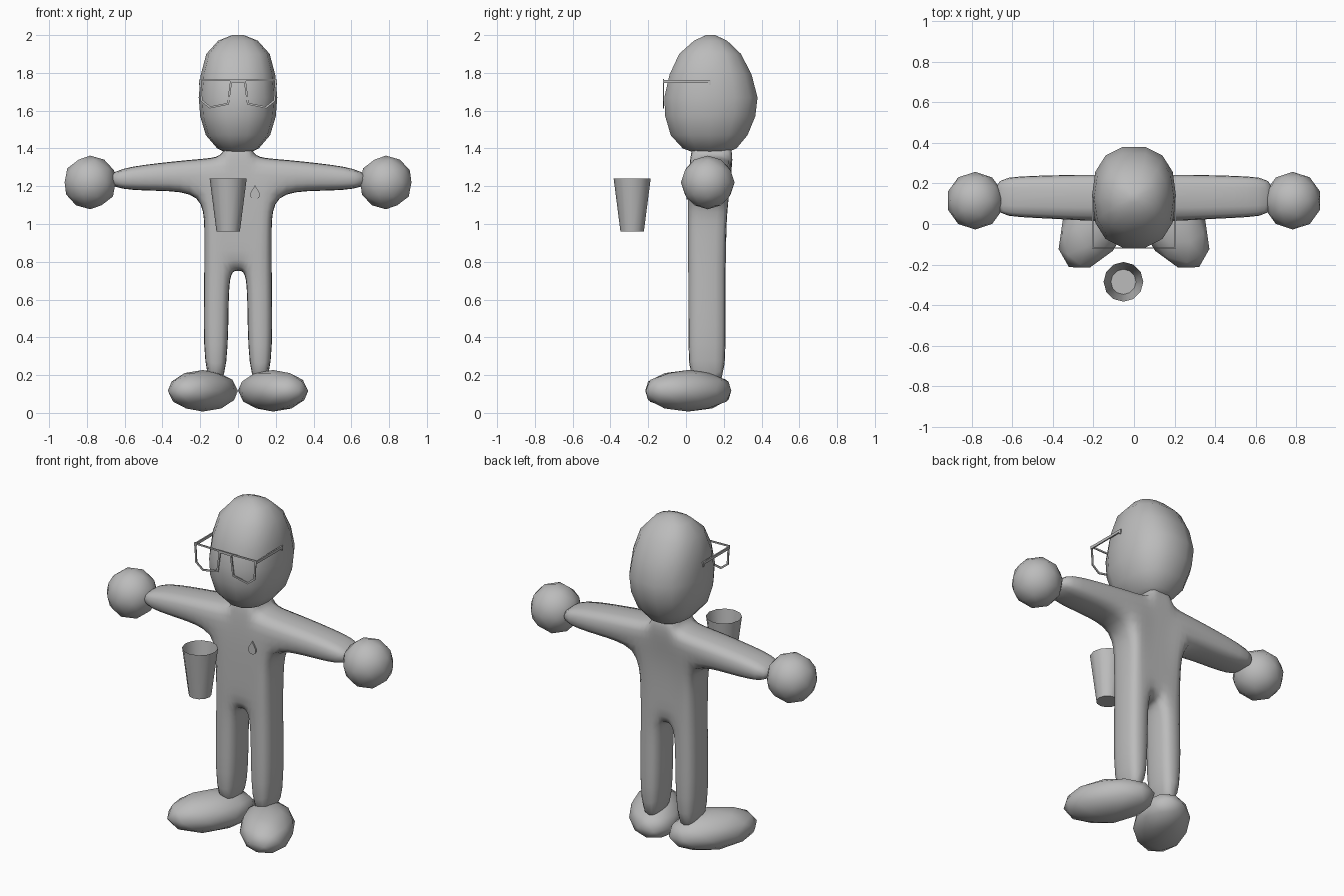
import bpy, bmesh, math
from mathutils import Matrix, Vector

if "Cube" in bpy.data.objects:
    bpy.data.objects.remove(bpy.data.objects["Cube"])

grey = bpy.data.materials.new("plain grey")
grey.diffuse_color = (0.5, 0.5, 0.5, 1)
grey.use_nodes = True
grey.node_tree.nodes["Principled BSDF"].inputs["Base Color"].default_value = grey.diffuse_color


def finish(name, bm, smooth=60):
    """Turn a bmesh into a named, smooth-shaded object."""
    bmesh.ops.recalc_face_normals(bm, faces=bm.faces[:])
    mesh = bpy.data.meshes.new(name)
    bm.to_mesh(mesh)
    bm.free()
    mesh.materials.append(grey)
    ob = bpy.data.objects.new(name, mesh)
    bpy.context.collection.objects.link(ob)
    bpy.ops.object.select_all(action='DESELECT')
    ob.select_set(True)
    bpy.context.view_layer.objects.active = ob
    bpy.ops.object.shade_smooth_by_angle(angle=math.radians(smooth))
    return ob


def loft(rings, cap_start=True, cap_end=True):
    """Skin a list of equally long point rings."""
    bm = bmesh.new()
    loops = [[bm.verts.new(p) for p in ring] for ring in rings]
    n = len(loops[0])
    for a, b in zip(loops, loops[1:]):
        for i in range(n):
            j = (i + 1) % n
            bm.faces.new((a[i], a[j], b[j], b[i]))
    if cap_start:
        bm.faces.new(loops[0][::-1])
    if cap_end:
        bm.faces.new(loops[-1])
    return bm


def oval(z, rx, y0, y1, n=14, power=2.4):
    """Rounded-square ring at height z."""
    def s(v):
        return math.copysign(abs(v) ** (2 / power), v)
    angles = [math.tau * i / n for i in range(n)]
    return [(rx * s(math.cos(a)), (y0 + y1) / 2 + (y1 - y0) / 2 * s(math.sin(a)), z)
            for a in angles]


def ball(name, centre, size, turn=0):
    bm = bmesh.new()
    bmesh.ops.create_icosphere(bm, subdivisions=2, radius=1)
    m = Matrix.Translation(centre) @ Matrix.Rotation(turn, 4, 'Z') @ Matrix.Diagonal((*size, 1))
    bmesh.ops.transform(bm, matrix=m, verts=bm.verts)
    return finish(name, bm)


def plate(name, outline, y, depth, hole=None):
    """Flat front-facing plate, or a ring when a hole outline is given."""
    def ring(pts, yy):
        return [(x, yy, z) for x, z in pts]
    if hole:
        bm = loft([ring(outline, y), ring(outline, y + depth), ring(hole, y + depth),
                   ring(hole, y), ring(outline, y)], False, False)
        bmesh.ops.remove_doubles(bm, verts=bm.verts, dist=1e-5)
    else:
        bm = loft([ring(outline, y), ring(outline, y + depth)])
    return finish(name, bm, 30)


def bar(name, x, y, z):
    """Box given by its three ranges."""
    rings = [[(x[0], yy, z[0]), (x[1], yy, z[0]), (x[1], yy, z[1]), (x[0], yy, z[1])] for yy in y]
    return finish(name, loft(rings), 30)


# Head: egg built from stacked ovals
finish("head", loft([oval(*r) for r in (
    (1.375, 0.06, 0.05, 0.21), (1.40, 0.11, -0.02, 0.27), (1.47, 0.17, -0.085, 0.33),
    (1.57, 0.2, -0.115, 0.372), (1.67, 0.208, -0.12, 0.384), (1.79, 0.197, -0.092, 0.352),
    (1.90, 0.168, -0.04, 0.295), (1.97, 0.105, 0.04, 0.22), (2.0, 0.03, 0.105, 0.155))]))

# Body: half cage of front cells, each point is x, z, front y, back y
P = {
    'a1': (0.052, 0.12, 0.01, 0.212), 'a2': (0.184, 0.12, 0.01, 0.212),
    'b1': (0.05, 0.60, 0.01, 0.212), 'b2': (0.182, 0.60, 0.01, 0.212),
    'c0': (0, 0.75, 0.01, 0.212), 'c1': (0.04, 0.75, 0.01, 0.212), 'c2': (0.18, 0.75, 0.01, 0.212),
    'd0': (0, 0.97, 0.01, 0.212), 'd1': (0.07, 0.97, 0.01, 0.212), 'd2': (0.178, 0.97, 0.01, 0.212),
    'e0': (0, 1.17, 0.01, 0.22), 'e1': (0.07, 1.17, 0.01, 0.22), 'e2': (0.185, 1.165, 0.01, 0.235),
    'f0': (0, 1.355, 0.02, 0.255), 'f1': (0.08, 1.355, 0.02, 0.255), 'f2': (0.2, 1.347, 0.012, 0.255),
    'g0': (0, 1.43, 0.04, 0.23), 'g1': (0.07, 1.43, 0.04, 0.23),
    'h1': (0.42, 1.175, 0.025, 0.243), 'h2': (0.42, 1.325, 0.025, 0.243),
    'i1': (0.70, 1.18, 0.037, 0.232), 'i2': (0.70, 1.288, 0.037, 0.232),
}
CELLS = ("a1 a2 b2 b1", "b1 b2 c2 c1", "c0 c1 d1 d0", "c1 c2 d2 d1", "d0 d1 e1 e0",
         "d1 d2 e2 e1", "e0 e1 f1 f0", "e1 e2 f2 f1", "f0 f1 g1 g0", "e2 h1 h2 f2", "h1 i1 i2 h2")
bm = bmesh.new()
front = {k: bm.verts.new((x, y0, z)) for k, (x, z, y0, y1) in P.items()}
back = {k: bm.verts.new((x, y1, z)) for k, (x, z, y0, y1) in P.items()}
crease = bm.edges.layers.float.new('crease_edge')
for cell in CELLS:
    keys = cell.split()
    bm.faces.new([front[k] for k in keys])
    bm.faces.new([back[k] for k in reversed(keys)])
for cell in CELLS:
    keys = cell.split()
    for p, q in zip(keys, keys[1:] + keys[:1]):
        edge = bm.edges.get((front[p], front[q]))
        if len(edge.link_faces) == 1 and not (P[p][0] == 0 and P[q][0] == 0):
            bm.faces.new((front[q], front[p], back[p], back[q]))
            edge[crease] = 0.27
            bm.edges.get((back[p], back[q]))[crease] = 0.27
body = finish("body", bm, 180)
mirror = body.modifiers.new("mirror", 'MIRROR')
mirror.use_clip = True
sub = body.modifiers.new("subdivision", 'SUBSURF')
sub.levels = sub.render_levels = 2

# Glasses outlines, inner hole drawn towards the lens centre
LENS = [(0.03, 1.765), (0.205, 1.768), (0.198, 1.65), (0.15, 1.612), (0.048, 1.632)]
MID = Vector((0.122, 1.695))
HOLE = [tuple(MID + (Vector(p) - MID) * 0.87) for p in LENS]

for side, s in (("left", 1), ("right", -1)):
    ball(side + "_hand", (s * 0.783, 0.115, 1.22), (0.142, 0.142, 0.142))
    ball(side + "_foot", (s * 0.186, 0.012, 0.117), (0.152, 0.262, 0.11), s * math.radians(31))
    plate(side + "_lens_frame", [(s * x, z) for x, z in LENS], -0.122, 0.006,
          [(s * x, z) for x, z in HOLE])
    bar(side + "_temple", sorted((s * 0.199, s * 0.207)), (-0.122, 0.13), (1.747, 1.763))
    bar(side + "_temple_tip", sorted((s * 0.199, s * 0.207)), (0.122, 0.132), (1.735, 1.763))
bar("nose_bridge", (-0.034, 0.034), (-0.122, -0.116), (1.75, 1.765))

# Drop badge on the chest
drop = [(0.09, 1.205)] + [(0.09 + 0.026 * math.sin(a), 1.155 - 0.026 * math.cos(a))
                          for a in [math.radians(110 - 27.5 * i) for i in range(9)]]
plate("chest_drop", drop, 0.003, 0.009)

# Open cup floating in front of the body
def circle(r, z):
    return [(-0.052 + r * math.cos(math.tau * i / 12), -0.285 + r * math.sin(math.tau * i / 12), z)
            for i in range(12)]
finish("cup", loft([circle(0.062, 0.96), circle(0.098, 1.24)], True, False), 50)
